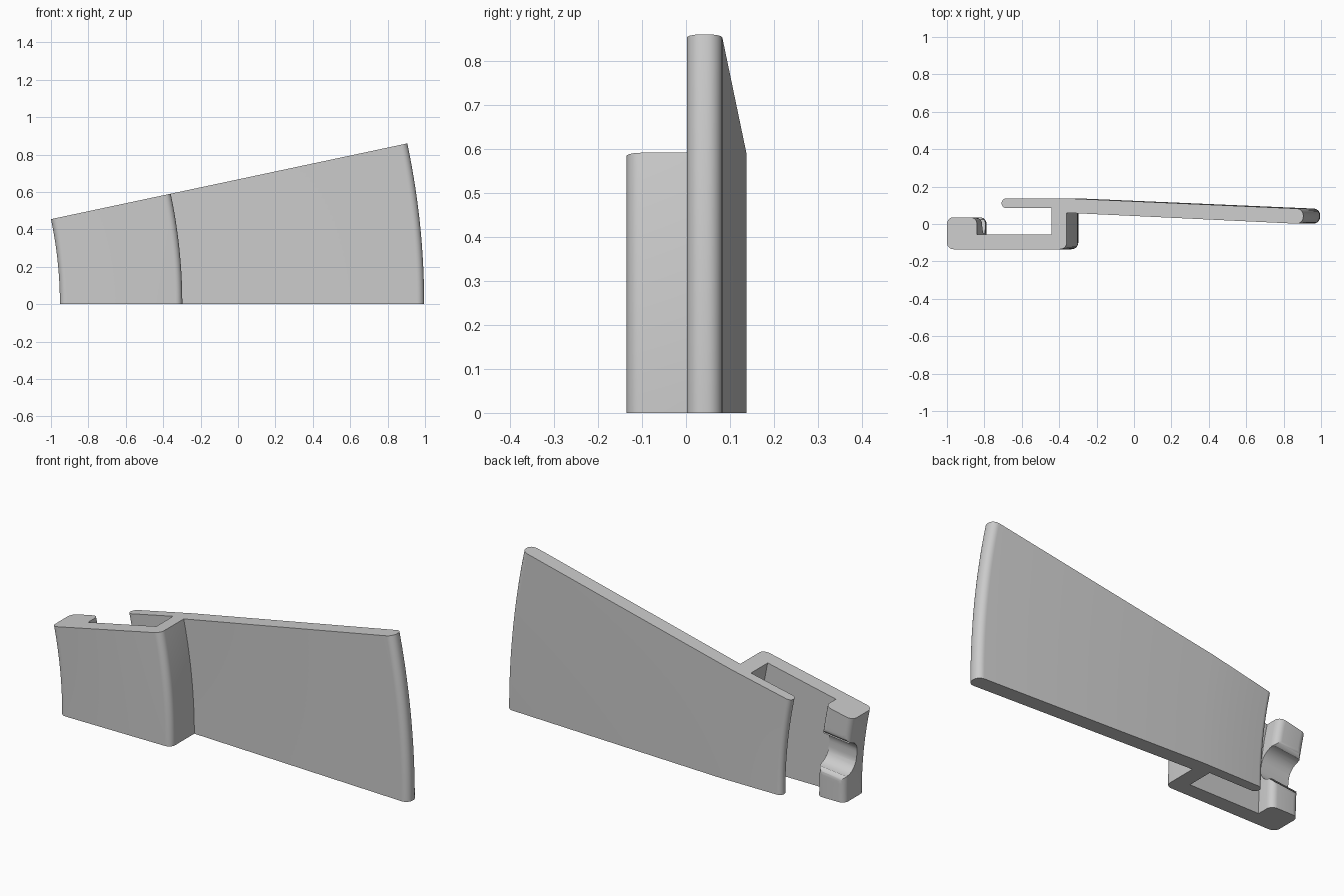
import bpy, bmesh
from math import radians, sin, cos, tan
from mathutils import Vector

cube = bpy.data.objects.get("Cube")
if cube:
    bpy.data.objects.remove(cube)

AXIS_X = -3.14          # swing axis of the curved clip, parallel to y
SWEEP = radians(12)
STEPS = 24

grey = bpy.data.materials.new("plain_grey")
grey.use_nodes = True
colour = (0.6, 0.6, 0.6, 1)
grey.diffuse_color = colour
grey.node_tree.nodes["Principled BSDF"].inputs["Base Color"].default_value = colour


def rounded(corners, steps=7):
    """Outline from (u, v, radius) corners, each replaced by a tangent arc."""
    out = []
    n = len(corners)
    for i, (u, v, r) in enumerate(corners):
        p = Vector((u, v))
        if r == 0:
            out.append(p)
            continue
        a = (Vector(corners[i - 1][:2]) - p).normalized()
        b = (Vector(corners[(i + 1) % n][:2]) - p).normalized()
        half = a.angle(b) / 2
        centre = p + (a + b).normalized() * (r / sin(half))
        start = p + a * (r / tan(half)) - centre
        end = p + b * (r / tan(half)) - centre
        total = start.angle(end)
        for k in range(steps + 1):
            t = total * k / steps
            out.append(centre + (start * sin(total - t) + end * sin(t)) / sin(total))
    return out


def skin(name, rings):
    """Closed solid through a row of matching rings."""
    bm = bmesh.new()
    rows = [[bm.verts.new(p) for p in ring] for ring in rings]
    n = len(rows[0])
    for lo, hi in zip(rows, rows[1:]):
        for i in range(n):
            j = (i + 1) % n
            bm.faces.new((lo[i], lo[j], hi[j], hi[i]))
    bm.faces.new(rows[0])
    bm.faces.new(rows[-1])
    bmesh.ops.recalc_face_normals(bm, faces=bm.faces)
    mesh = bpy.data.meshes.new(name)
    bm.to_mesh(mesh)
    bm.free()
    obj = bpy.data.objects.new(name, mesh)
    bpy.context.collection.objects.link(obj)
    mesh.materials.append(grey)
    return obj


# Clip cross-section at the upper end: hook, channel, wall, blade, tongue
section = rounded([
    (-1.0, -0.135, 0.035), (-0.36, -0.135, 0.035), (-0.36, 0.06, 0),
    (0.905, 0.0, 0.036), (0.905, 0.081, 0.036), (-0.36, 0.137, 0),
    (-0.708, 0.137, 0.0255), (-0.708, 0.085, 0.0255), (-0.44, 0.085, 0),
    (-0.44, -0.055, 0), (-0.84, -0.055, 0), (-0.84, 0.036, 0.035),
    (-1.0, 0.036, 0.035)])
section = [((p.x - AXIS_X) / cos(SWEEP), p.y) for p in section]
angles = [SWEEP * k / STEPS for k in range(STEPS + 1)]
clip = skin("curved_clip", [
    [(AXIS_X + r * cos(a), y, r * sin(a)) for r, y in section] for a in angles])

# Rounded notch across the back of the hook, flared at both rims
notch = rounded([
    (-0.16, 0.036, 0), (-0.09, 0.036, 0.035), (-0.09, -0.052, 0.075),
    (0.09, -0.052, 0.075), (0.09, 0.036, 0.035), (0.16, 0.036, 0),
    (0.16, 0.07, 0), (-0.16, 0.07, 0)], 10)
mid = SWEEP / 2
cutter = skin("notch_cutter", [
    [(AXIS_X + r * cos(mid) - t * sin(mid), y + 0.0002, r * sin(mid) + t * cos(mid))
     for t, y in notch] for r in (2.1, 2.42)])
cutter.hide_render = True
cutter.hide_viewport = True

cut = clip.modifiers.new("hook_notch", 'BOOLEAN')
cut.operation = 'DIFFERENCE'
cut.solver = 'EXACT'
cut.object = cutter
bpy.context.view_layer.update()
bpy.ops.object.select_all(action='DESELECT')
bpy.context.view_layer.objects.active = clip
clip.select_set(True)
bpy.ops.object.modifier_apply(modifier=cut.name)
bpy.data.objects.remove(cutter)
bpy.ops.object.shade_smooth_by_angle(angle=radians(30))
